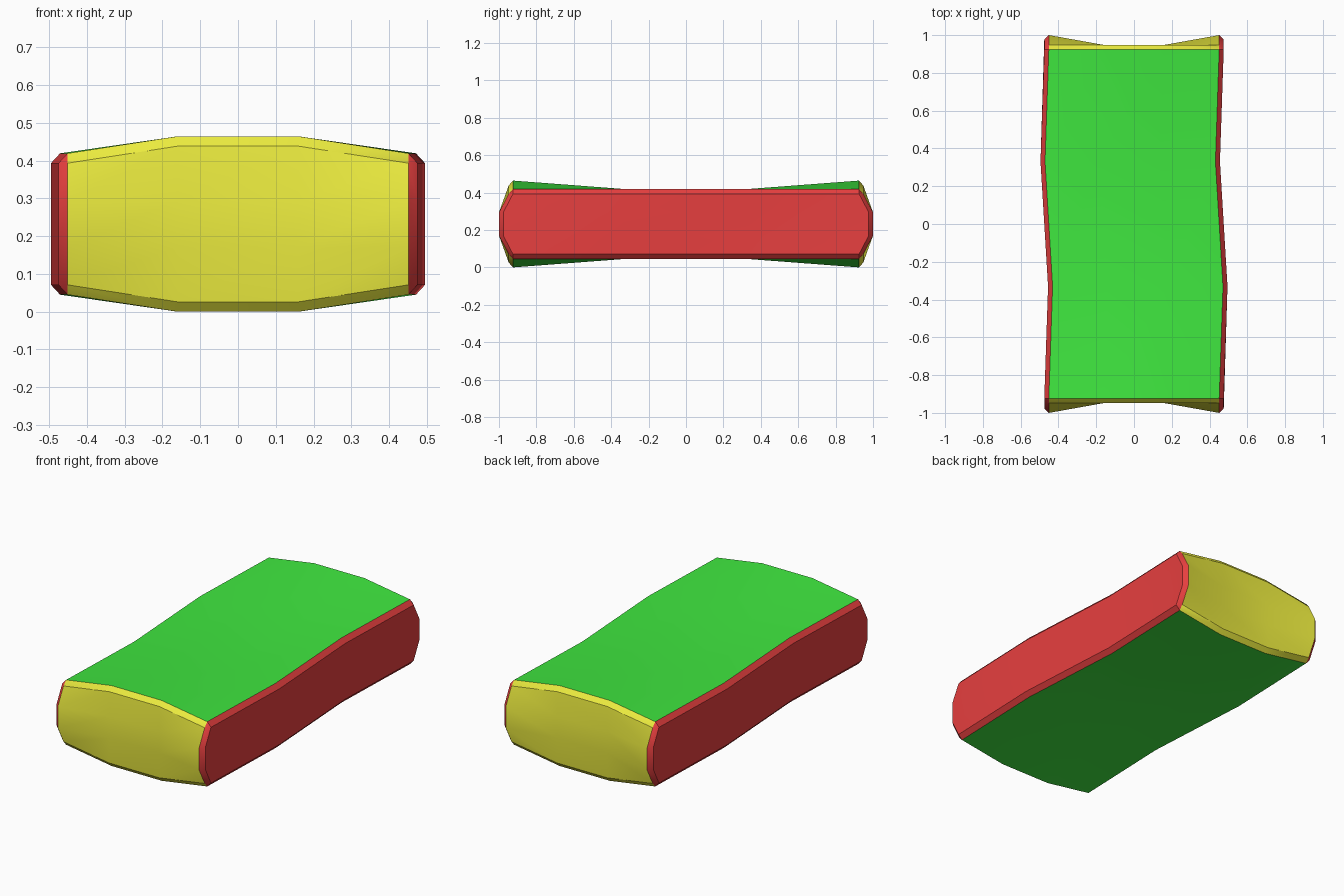
import bpy, bmesh, math
from itertools import product

if "Cube" in bpy.data.objects:
    bpy.data.objects.remove(bpy.data.objects["Cube"])

CHAMFER = (0.024, 0.023, 0.026)
XS = (-0.475, -0.16, 0.16, 0.475)
YS = (-0.948, -0.33, 0.33, 0.948)
ZS = (0.045, 0.17, 0.294, 0.419)
SWAY = (0.0, 0.02, -0.02, 0.0)      # sideways S-curve along the length
ENDS = (0, 3)


def cage(i, j, k):
    """Lattice point of the wavy block before chamfering."""
    x, y, z = XS[i] + SWAY[j], YS[j], ZS[k]
    if j in ENDS and i in ENDS and k not in ENDS:      # end corners flare outward
        y = math.copysign(1.0, y)
    if k in ENDS and j in ENDS and i not in ENDS:      # end edges arch up and down
        z = 0.464 if k == 3 else 0.0
    return [x, y, z]


bm = bmesh.new()
verts = {}


def vert(idx, axis):
    """Vertex of one side, pulled in by the chamfer where it meets its neighbours."""
    key = (tuple(idx), axis)
    if key not in verts:
        p = cage(*idx)
        for b in range(3):
            if b != axis and idx[b] in ENDS:
                p[b] += CHAMFER[b] if idx[b] == 0 else -CHAMFER[b]
        verts[key] = bm.verts.new(p)
    return verts[key]


def face(vs, mat):
    f = bm.faces.new(vs)
    f.material_index = mat


def index(a, va, b, vb, c, vc):
    idx = [0, 0, 0]
    idx[a], idx[b], idx[c] = va, vb, vc
    return idx


# six 3 x 3 sides: red on x, yellow on y, green on z
for a in range(3):
    b, c = (a + 1) % 3, (a + 2) % 3
    for s, u, v in product(ENDS, range(3), range(3)):
        face([vert(index(a, s, b, u + du, c, v + dv), a)
              for du, dv in ((0, 0), (1, 0), (1, 1), (0, 1))], a)

# chamfer strips along the twelve edges
for c in range(3):
    a, b = [n for n in range(3) if n != c]
    for sa, sb, t in product(ENDS, ENDS, range(3)):
        p, q = index(a, sa, b, sb, c, t), index(a, sa, b, sb, c, t + 1)
        face([vert(p, a), vert(q, a), vert(q, b), vert(p, b)], a)

# eight corner triangles
for idx in product(ENDS, repeat=3):
    face([vert(idx, n) for n in range(3)], 0)

bmesh.ops.recalc_face_normals(bm, faces=bm.faces[:])
mesh = bpy.data.meshes.new("wavy_block")
bm.to_mesh(mesh)
bm.free()

for name, col in (("red", (0.8, 0.05, 0.05, 1)),
                  ("yellow", (0.85, 0.85, 0.05, 1)),
                  ("green", (0.05, 0.8, 0.05, 1))):
    m = bpy.data.materials.new(name)
    m.diffuse_color = col
    m.use_nodes = True
    m.node_tree.nodes["Principled BSDF"].inputs["Base Color"].default_value = m.diffuse_color
    mesh.materials.append(m)

block = bpy.data.objects.new("wavy_block", mesh)
bpy.context.collection.objects.link(block)
bpy.context.view_layer.objects.active = block
block.select_set(True)
bpy.ops.object.shade_smooth_by_angle(angle=math.radians(30))
